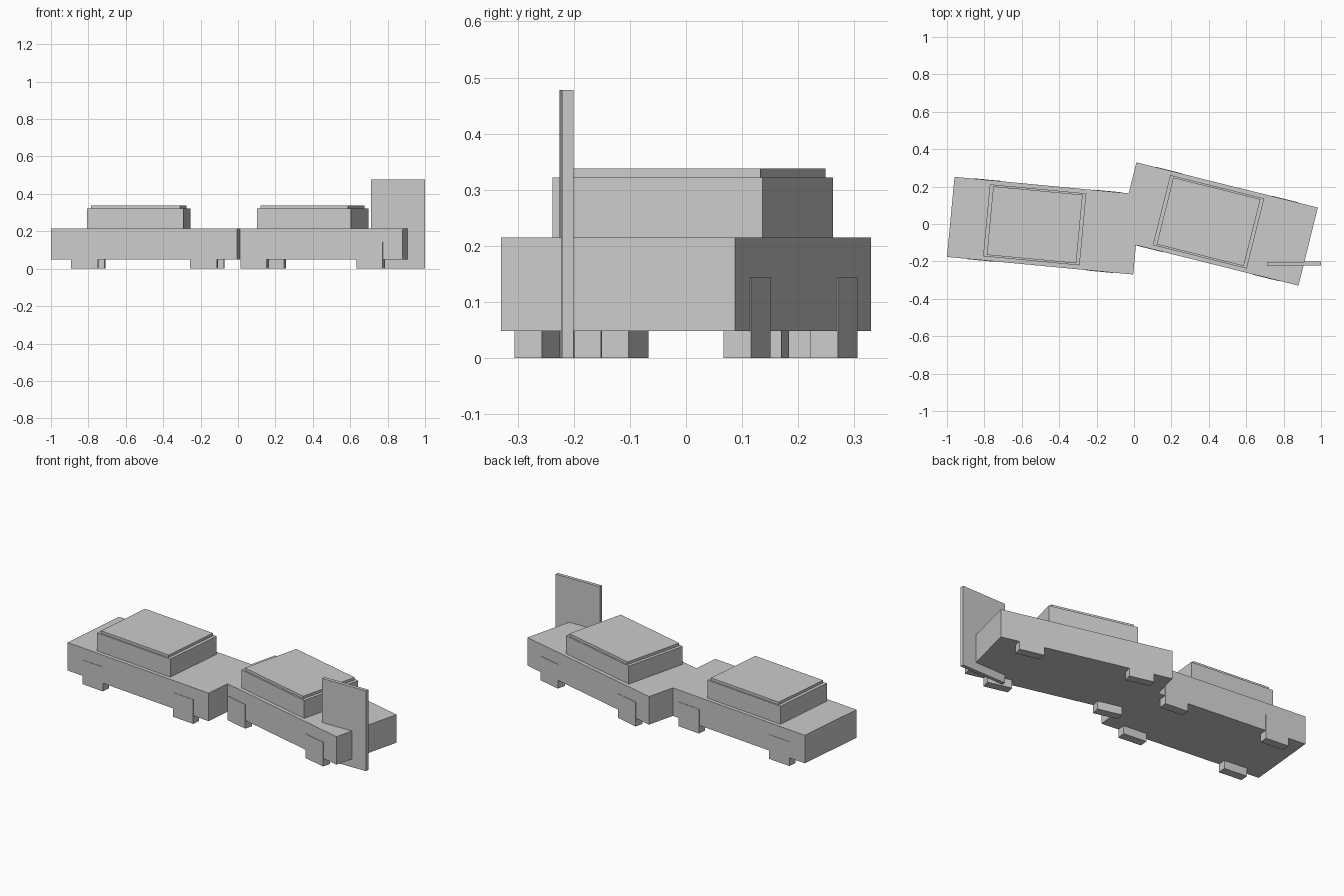
import bpy, math
from mathutils import Matrix, Vector

if "Cube" in bpy.data.objects:
    bpy.data.objects.remove(bpy.data.objects["Cube"])

grey = bpy.data.materials.new("plain grey")
grey.diffuse_color = (0.6, 0.6, 0.6, 1)
grey.use_nodes = True
grey.node_tree.nodes["Principled BSDF"].inputs["Base Color"].default_value = grey.diffuse_color


def box(name, frame, x, y, z):
    """Box spanning the ranges x, y, z in the given local frame."""
    bpy.ops.mesh.primitive_cube_add(size=1)
    ob = bpy.context.object
    ob.name = name
    centre = Vector([(a + b) / 2 for a, b in (x, y, z)])
    size = [b - a for a, b in (x, y, z)]
    ob.data.transform(Matrix.Translation(centre) @ Matrix.Diagonal((*size, 1)))
    ob.matrix_world = frame
    ob.data.materials.append(grey)
    return ob


def frame_at(x, y, degrees):
    return Matrix.Translation((x, y, 0)) @ Matrix.Rotation(math.radians(degrees), 4, 'Z')


def car(label, x, y, degrees):
    f = frame_at(x, y, degrees)
    # lower body, cabin and thin roof plate
    box(label + "_body", f, (-0.5, 0.5), (-0.215, 0.215), (0.048, 0.215))
    box(label + "_cabin", f, (-0.308, 0.21), (-0.193, 0.193), (0.215, 0.322))
    box(label + "_roof", f, (-0.289, 0.191), (-0.184, 0.184), (0.322, 0.3375))
    # square wheels standing just proud of the sides
    for end, u in (("rear", -0.32), ("front", 0.32)):
        for side, s in (("right", -1), ("left", 1)):
            v = sorted((s * 0.167, s * 0.217))
            box(f"{label}_{end}_{side}_wheel", f, (u - 0.072, u + 0.072), v, (0, 0.144))


# two cars in a collision
car("first_car", -0.482, -0.009, -5.4)
car("second_car", 0.446, 0.0, -14)

# upright panel beside the second car
box("upright_panel", frame_at(0.855, -0.213, 0.9),
    (-0.144, 0.144), (-0.0103, 0.0103), (0, 0.478))
